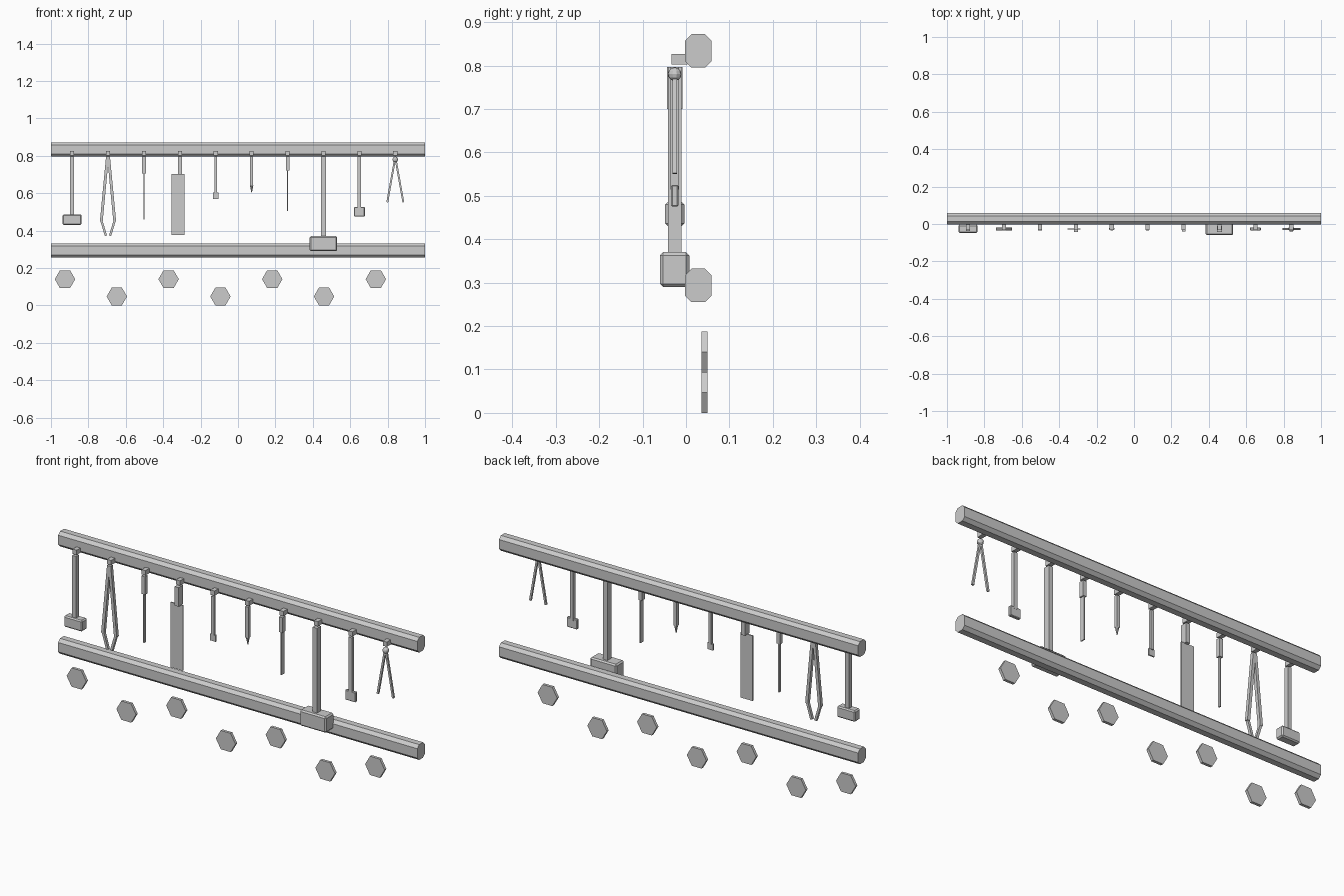
import bpy, bmesh, math
from mathutils import Vector, Matrix

if "Cube" in bpy.data.objects:
    bpy.data.objects.remove(bpy.data.objects["Cube"])

Y = -0.026  # depth plane in which the tools hang


def finish(name, bm, bevel=0):
    bmesh.ops.recalc_face_normals(bm, faces=bm.faces)
    me = bpy.data.meshes.new(name)
    bm.to_mesh(me)
    bm.free()
    ob = bpy.data.objects.new(name, me)
    bpy.context.collection.objects.link(ob)
    if bevel:
        m = ob.modifiers.new("bevel", 'BEVEL')
        m.width, m.segments = bevel, 1
    return ob


def box(name, x, z0, z1, w, d, y=Y, bevel=0):
    bm = bmesh.new()
    bmesh.ops.create_cube(bm, size=1)
    bmesh.ops.scale(bm, vec=(w, d, z1 - z0), verts=bm.verts)
    bmesh.ops.translate(bm, vec=(x, y, (z0 + z1) / 2), verts=bm.verts)
    return finish(name, bm, bevel)


def prism(name, profile, axis_map, depth):
    # extrude a 2D profile along a vector
    bm = bmesh.new()
    f = bm.faces.new([bm.verts.new(axis_map(a, b)) for a, b in profile])
    r = bmesh.ops.extrude_face_region(bm, geom=[f])
    vs = [v for v in r['geom'] if isinstance(v, bmesh.types.BMVert)]
    bmesh.ops.translate(bm, vec=depth, verts=vs)
    return finish(name, bm)


def bar(name, a, b, w, d):
    # square bar between two (x, z) points
    a, b = Vector((a[0], Y, a[1])), Vector((b[0], Y, b[1]))
    v = b - a
    bm = bmesh.new()
    bmesh.ops.create_cube(bm, size=1)
    bmesh.ops.scale(bm, vec=(w, d, v.length), verts=bm.verts)
    rot = Matrix.Rotation(math.atan2(v.x, v.z), 4, 'Y')
    bmesh.ops.transform(bm, matrix=Matrix.Translation((a + b) / 2) @ rot, verts=bm.verts)
    return finish(name, bm)


# Two chamfered rails
for name, z in (("lower_rail", 0.2935), ("upper_rail", 0.8335)):
    h, v, c = 0.0305, 0.0385, 0.015
    oct_ = [(h, v - c), (h - c, v), (c - h, v), (-h, v - c),
            (-h, c - v), (c - h, -v), (h - c, -v), (h, c - v)]
    prism(name, oct_, lambda a, b: (-1, 0.0285 + a, z + b), (2, 0, 0))

# Zigzag row of hexagonal plates
for i in range(7):
    cx, cz = -0.925 + 0.277 * i, 0.0475 if i % 2 else 0.14
    hexa = [(0.0545 * math.cos(k * math.pi / 3), 0.0545 * math.sin(k * math.pi / 3))
            for k in range(6)]
    prism("hex_plate", hexa, lambda a, b: (cx + a, 0.036, cz + b), (0, 0.014, 0))

# Pegs under the upper rail
xs = [-0.887 + 0.192 * i for i in range(10)]
for x in xs:
    box("peg", x, 0.802, 0.826, 0.022, 0.037, y=-0.0145)

TOP = 0.796

# Hammers: small, sledge, light mallet
for name, x, hw, hd, z0, z1, w, d, bv in (
        ("hammer", xs[0], 0.022, 0.022, 0.43, 0.486, 0.102, 0.044, 0.006),
        ("sledge", xs[7], 0.025, 0.031, 0.29, 0.37, 0.147, 0.067, 0.007),
        ("mallet", xs[8], 0.019, 0.019, 0.475, 0.525, 0.058, 0.017, 0.003)):
    box(name + "_handle", x, z1 - 0.01, TOP, hw, hd)
    box(name + "_head", x, z0, z1, w, d, bevel=bv)

# Tongs
for s in (-1, 1):
    x = xs[1]
    bar("tongs_arm", (x + s * 0.003, TOP), (x + s * 0.036, 0.448), 0.015, 0.017)
    bar("tongs_jaw", (x + s * 0.036, 0.455), (x + s * 0.011, 0.372), 0.012, 0.014)

# Files, saw and knife
box("file_handle", xs[2], 0.705, TOP, 0.021, 0.02)
box("file_blade", xs[2], 0.46, 0.71, 0.006, 0.013)
box("saw_handle", xs[3], 0.70, TOP, 0.022, 0.036)
box("saw_blade", xs[3] - 0.01, 0.375, 0.703, 0.069, 0.006)
box("knife_handle", xs[6], 0.72, TOP, 0.019, 0.026)
box("knife_blade", xs[6], 0.505, 0.725, 0.006, 0.024)

# Chisel
box("chisel_handle", xs[4], 0.60, TOP, 0.015, 0.015)
box("chisel_edge", xs[4], 0.57, 0.603, 0.031, 0.007)

# Punch with pointed tip
box("punch_shaft", xs[5], 0.64, TOP, 0.017, 0.017)
bm = bmesh.new()
bmesh.ops.create_cone(bm, cap_ends=True, segments=8, radius1=0.002, radius2=0.009, depth=0.037)
bmesh.ops.translate(bm, vec=(xs[5], Y, 0.6225), verts=bm.verts)
finish("punch_tip", bm)

# Dividers with a round pivot
bm = bmesh.new()
bmesh.ops.create_uvsphere(bm, u_segments=10, v_segments=6, radius=0.0155)
bmesh.ops.translate(bm, vec=(xs[9], Y, 0.78), verts=bm.verts)
finish("divider_pivot", bm)
for s in (-1, 1):
    bar("divider_leg", (xs[9] + s * 0.002, 0.78), (xs[9] + s * 0.043, 0.551), 0.01, 0.01)
